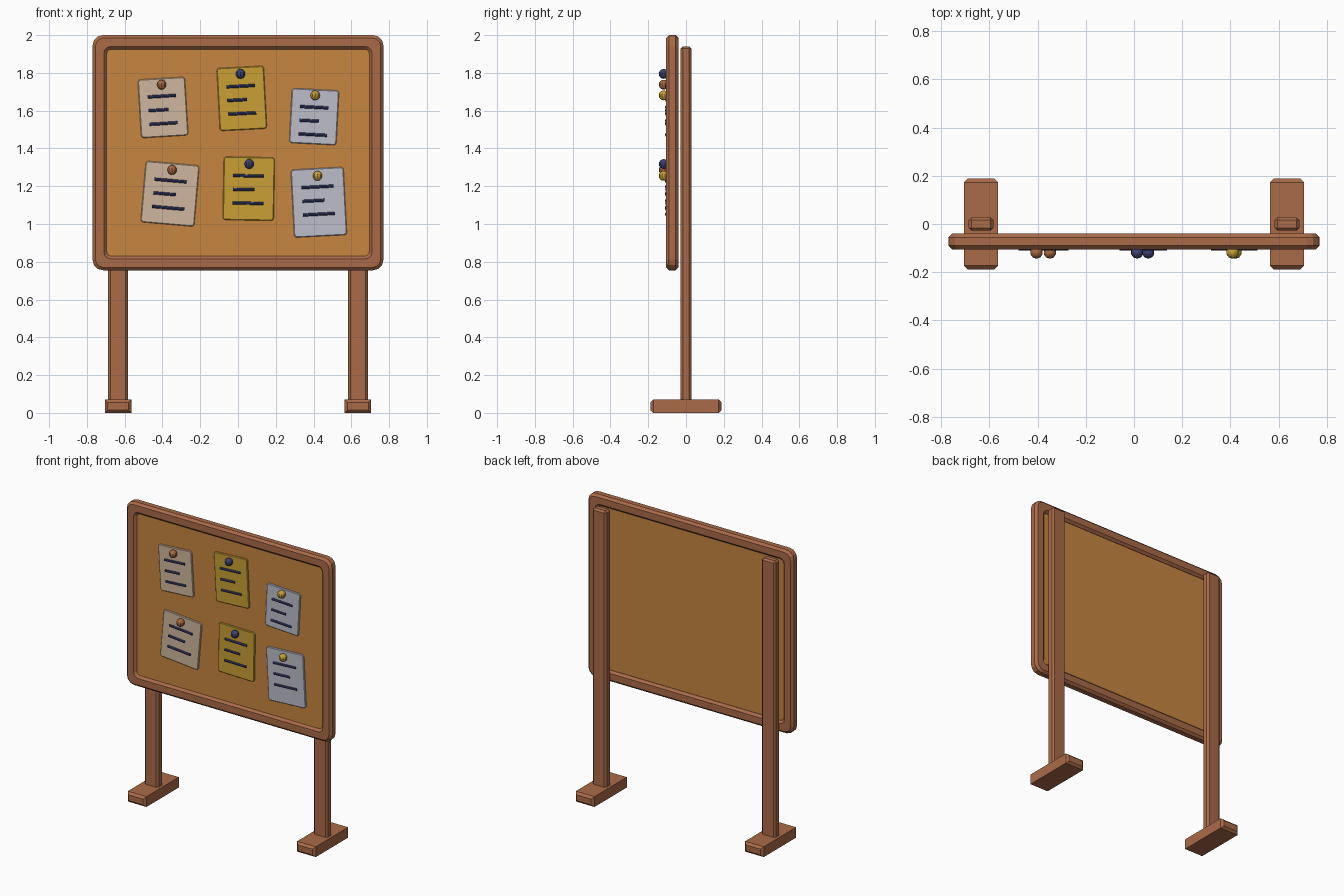
import bpy, bmesh, math
from mathutils import Matrix, Vector

if "Cube" in bpy.data.objects:
    bpy.data.objects.remove(bpy.data.objects["Cube"])


def material(name, rgb):
    m = bpy.data.materials.new(name)
    m.diffuse_color = (*rgb, 1)
    m.use_nodes = True
    m.node_tree.nodes["Principled BSDF"].inputs["Base Color"].default_value = m.diffuse_color
    return m


WOOD = material("wood", (0.40, 0.145, 0.065))
CORK = material("cork", (0.57, 0.24, 0.052))
CREAM = material("cream paper", (0.62, 0.47, 0.34))
YELLOW = material("yellow", (0.58, 0.35, 0.035))
WHITE = material("pale paper", (0.51, 0.51, 0.60))
NAVY = material("navy ink", (0.045, 0.055, 0.17))
COPPER = material("copper pin", (0.40, 0.145, 0.05))


def finish(name, bm, mat, place=None):
    if place:
        bm.transform(place)
    bmesh.ops.recalc_face_normals(bm, faces=bm.faces)
    mesh = bpy.data.meshes.new(name)
    bm.to_mesh(mesh)
    bm.free()
    mesh.materials.append(mat)
    ob = bpy.data.objects.new(name, mesh)
    bpy.context.collection.objects.link(ob)
    return ob


def round_rect(hw, hh, r, seg=3):
    """Rounded rectangle outline in x and z."""
    pts = []
    for i, (sx, sz) in enumerate(((1, 1), (-1, 1), (-1, -1), (1, -1))):
        for k in range(seg + 1):
            a = math.pi / 2 * (i + k / seg)
            pts.append((sx * (hw - r) + r * math.cos(a),
                        sz * (hh - r) + r * math.sin(a)))
    return pts


def loft(name, rings, mat, closed=False, place=None):
    """Skin rings of (half width, half height, corner radius, y)."""
    bm = bmesh.new()
    loops = [[bm.verts.new((x, y, z)) for x, z in round_rect(w, h, r)]
             for w, h, r, y in rings]
    n = len(loops[0])
    pairs = list(zip(loops, loops[1:]))
    if closed:
        pairs.append((loops[-1], loops[0]))
    for a, b in pairs:
        for i in range(n):
            j = (i + 1) % n
            bm.faces.new((a[i], a[j], b[j], b[i]))
    if not closed:
        bm.faces.new(loops[0])
        bm.faces.new(loops[-1])
    return finish(name, bm, mat, place)


def box(name, size, centre, mat, bevel_edges, width):
    """Box with chamfers on the edges chosen by a rule."""
    bm = bmesh.new()
    bmesh.ops.create_cube(bm, size=1)
    bmesh.ops.scale(bm, vec=size, verts=bm.verts)
    edges = [e for e in bm.edges if bevel_edges(e)]
    bmesh.ops.bevel(bm, geom=edges, offset=width, segments=1, affect='EDGES')
    return finish(name, bm, mat, Matrix.Translation(centre))


# Frame and cork panel
HW, HH, CZ = 0.77, 0.6225, 1.3775
BOARD = Matrix.Translation((0, 0, CZ))
profile = [(0, 0.055, -0.055), (0, 0.055, -0.09), (0.015, 0.045, -0.105),
           (0.06, 0.035, -0.105), (0.075, 0.025, -0.09), (0.075, 0.025, -0.055),
           (0.06, 0.035, -0.04), (0.015, 0.045, -0.04)]
loft("frame", [(HW - d, HH - d, r, y) for d, r, y in profile], WOOD, True, BOARD)
loft("cork_panel", [(0.70, 0.553, 0.025, -0.09), (0.70, 0.553, 0.025, -0.058)],
     CORK, place=BOARD)

# Posts and feet
for side, s in (("left", -1), ("right", 1)):
    box(side + "_post", (0.104, 0.056, 1.89), (s * 0.635, 0, 0.995), WOOD,
        lambda e: True, 0.012)
    # Only the rims of the two end faces are chamfered
    box(side + "_foot", (0.14, 0.376, 0.07), (s * 0.635, 0, 0.035), WOOD,
        lambda e: abs(e.verts[0].co.y - e.verts[1].co.y) < 1e-4, 0.015)

# Notes: x, z, width, height, tilt, first text line height, paper, pin
notes = [
    (-0.397, 1.617, 0.25, 0.31, 3.5, 0.060, CREAM, COPPER),
    (0.020, 1.665, 0.25, 0.333, 3, 0.065, YELLOW, NAVY),
    (0.403, 1.568, 0.25, 0.29, -3, 0.050, WHITE, YELLOW),
    (-0.360, 1.160, 0.285, 0.325, -5, 0.070, CREAM, COPPER),
    (0.057, 1.187, 0.27, 0.335, -1, 0.068, YELLOW, NAVY),
    (0.428, 1.115, 0.28, 0.36, 3, 0.082, WHITE, YELLOW),
]
for n, (x, z, w, h, tilt, top, paper, pin) in enumerate(notes, 1):
    place = (Matrix.Translation((x, 0, z))
             @ Matrix.Rotation(-math.radians(tilt), 4, 'Y'))
    loft(f"note_{n}", [(w / 2, h / 2, 0.015, -0.088), (w / 2, h / 2, 0.015, -0.096),
                       (w / 2 - 0.004, h / 2 - 0.004, 0.012, -0.100)],
         paper, place=place)
    # Text strokes
    for k, length in enumerate((0.6, 0.42, 0.6)):
        bm = bmesh.new()
        bmesh.ops.create_cone(bm, cap_ends=True, segments=8, radius1=0.008,
                              radius2=0.008, depth=length * w)
        bm.transform(Matrix.Translation((w * (length / 2 - 0.31), -0.102,
                                         top - 0.0725 * k))
                     @ Matrix.Rotation(math.pi / 2, 4, 'Y'))
        finish(f"note_{n}_stroke_{k + 1}", bm, NAVY, place)
    # Pin head
    bm = bmesh.new()
    bmesh.ops.create_uvsphere(bm, u_segments=10, v_segments=8, radius=0.026)
    finish(f"pin_{n}", bm, pin, place @ Matrix.Translation((0, -0.118, 0.39 * h)))
